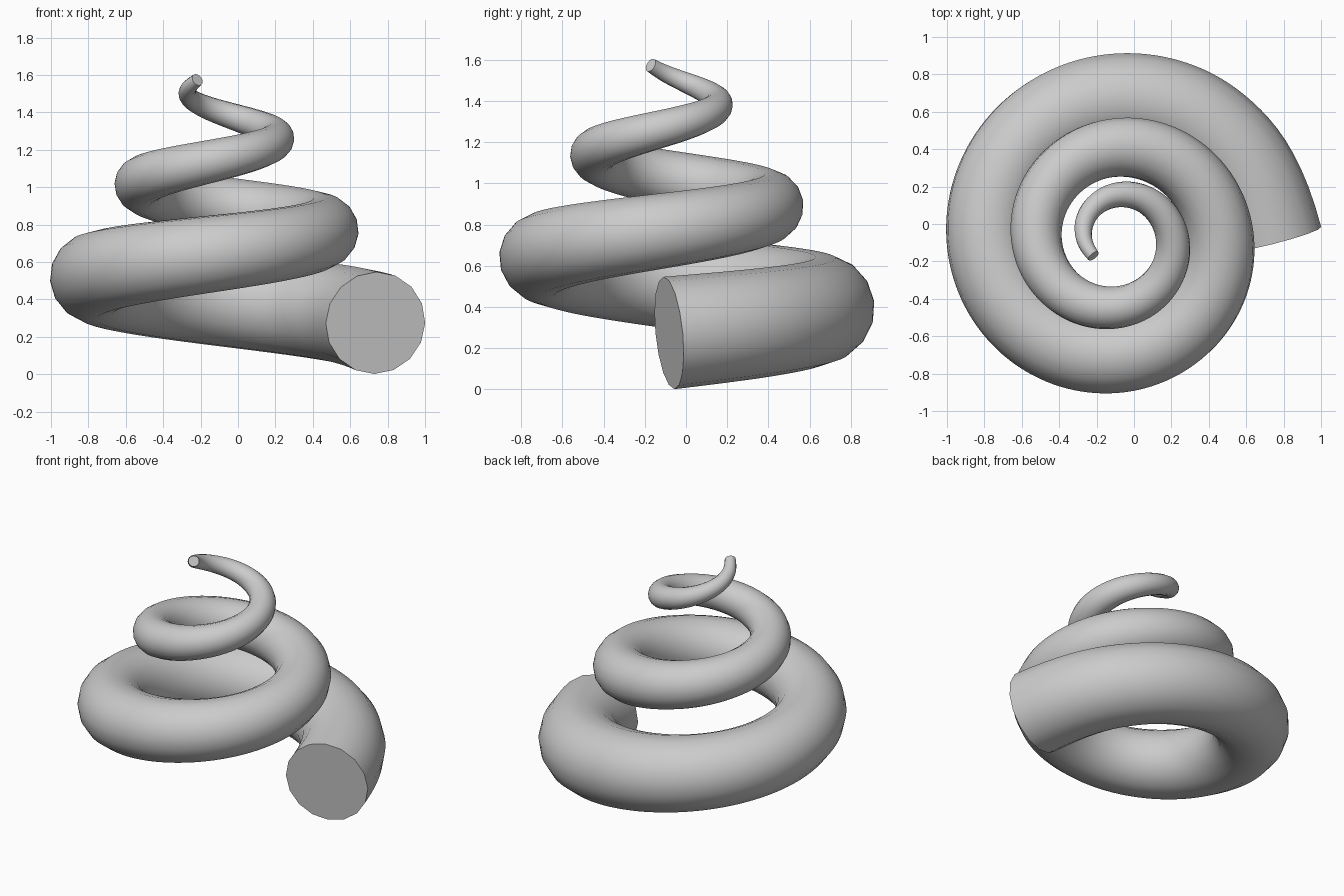
import bpy
from math import cos, sin, pi

if "Cube" in bpy.data.objects:
    bpy.data.objects.remove(bpy.data.objects["Cube"])

CENTRE = (-0.094, -0.082)
TURNS = 2.6
STEPS = 42

# Rising, shrinking spiral path with a tapering radius
curve = bpy.data.curves.new("spiral_tube", 'CURVE')
curve.dimensions = '3D'
spline = curve.splines.new('NURBS')
spline.points.add(STEPS)
for i, p in enumerate(spline.points):
    f = i / STEPS
    a = 2 * pi * TURNS * f
    r = 0.829 + (0.152 - 0.829) * f
    p.co = (CENTRE[0] + r * cos(a), CENTRE[1] + r * sin(a), 0.274 + 1.30 * f, 1)
    p.radius = 0.274 + (0.034 - 0.274) * f
spline.order_u = 4
spline.use_endpoint_u = True
spline.resolution_u = 8

# Round tube section with closed ends
curve.bevel_depth = 1.0
curve.bevel_resolution = 6
curve.use_fill_caps = True

tube = bpy.data.objects.new("spiral_tube", curve)
bpy.context.collection.objects.link(tube)
bpy.context.view_layer.objects.active = tube
tube.select_set(True)
bpy.ops.object.convert(target='MESH')
tube = bpy.context.object
tube.name = "spiral_tube"

# Weld cap edges, then keep the end rims sharp
bpy.ops.object.mode_set(mode='EDIT')
bpy.ops.mesh.select_all(action='SELECT')
bpy.ops.mesh.remove_doubles(threshold=0.0001)
bpy.ops.mesh.normals_make_consistent(inside=False)
bpy.ops.object.mode_set(mode='OBJECT')
bpy.ops.object.shade_smooth_by_angle(angle=0.8)
